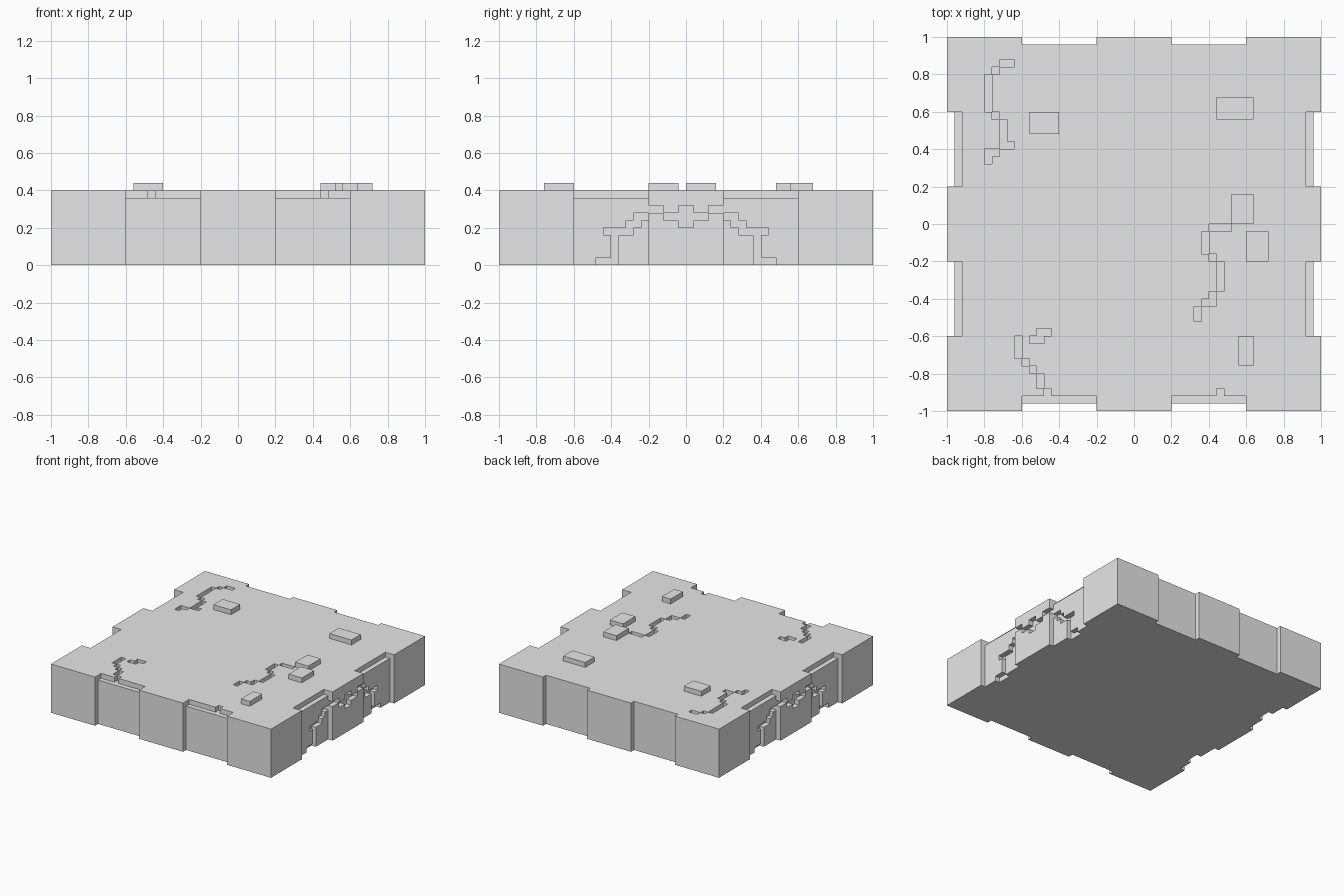
import bpy
import bmesh
from mathutils import Matrix

UNIT = 0.04          # size of one block; everything below is counted in blocks
HALF, TOP = 25, 10

if "Cube" in bpy.data.objects:
    bpy.data.objects.remove(bpy.data.objects["Cube"])

stone = bpy.data.materials.new("stone_grey")
stone.use_nodes = True
GREY = (0.8, 0.8, 0.8, 1)
stone.diffuse_color = GREY
stone.node_tree.nodes["Principled BSDF"].inputs["Base Color"].default_value = GREY


def add_box(bm, x, y, z):
    """Add a box spanning the given (start, end) pairs."""
    spans = [sorted(s) for s in (x, y, z)]
    size = [b - a for a, b in spans]
    mid = [(a + b) / 2 for a, b in spans]
    verts = bmesh.ops.create_cube(bm, size=1)["verts"]
    bmesh.ops.scale(bm, vec=size, verts=verts)
    bmesh.ops.translate(bm, vec=mid, verts=verts)


def make_object(name, bm):
    mesh = bpy.data.meshes.new(name)
    bm.to_mesh(mesh)
    bm.free()
    mesh.materials.append(stone)
    obj = bpy.data.objects.new(name, mesh)
    bpy.context.collection.objects.link(obj)
    return obj


# Solid floor slab
bm = bmesh.new()
add_box(bm, (-HALF, HALF), (-HALF, HALF), (0, TOP))
slab = make_object("floor_slab", bm)

cut = bmesh.new()
OUT = HALF + 2

# Shallow bays on all four sides, with a ledge on every side but the back
for s in (-1, 1):
    bay = (5 * s, 15 * s)
    for side in (-1, 1):
        add_box(cut, (24 * side, OUT * side), bay, (-2, TOP + 2))
        add_box(cut, (23 * side, OUT * side), bay, (TOP - 1, TOP + 2))
        add_box(cut, bay, (24 * side, OUT * side), (-2, TOP + 2))
    add_box(cut, bay, (-23, -OUT), (TOP - 1, TOP + 2))

# Arched cracks in the left and right sides: y start, y end, z start, z end
side_crack = [(10, 12, -2, 1), (9, 10, -2, 5), (10, 11, 4, 5), (7, 9, 4, 5),
              (6, 8, 5, 6), (5, 7, 6, 7), (3, 5, 7, 8), (1, 3, 6, 7)]
for side in (-1, 1):
    add_box(cut, (24 * side, OUT * side), (-1, 1), (5, 8))
    for s in (-1, 1):
        for y0, y1, z0, z1 in side_crack:
            floor = 23 if y0 >= 5 else 24
            add_box(cut, (floor * side, OUT * side), (y0 * s, y1 * s), (z0, z1))

# Cracks in the top: x, y, width, depth of each run
top_cracks = [
    # front right corner of the floor
    (-16, -18, 1, 3), (-15, -19, 1, 1), (-14, -20, 1, 1), (-13, -22, 1, 2),
    (-12, -23, 1, 1), (-14, -16, 2, 1), (-13, -15, 2, 1), (11, -23, 1, 1),
    # back right corner of the floor
    (-18, 21, 2, 1), (-19, 20, 1, 1), (-20, 15, 1, 5), (-19, 14, 1, 1),
    (-18, 11, 1, 3), (-18, 10, 2, 1), (-20, 9, 2, 1), (-20, 8, 1, 1),
    # middle
    (10, -1, 3, 1), (9, -4, 1, 3), (10, -5, 1, 1), (11, -9, 1, 4),
    (10, -11, 1, 2), (9, -11, 1, 1), (8, -13, 1, 2),
]
for x, y, w, d in top_cracks:
    add_box(cut, (x, x + w), (y, y + d), (TOP - 1, TOP + 2))

# Carve the slab, then drop the cutter
cutter = make_object("slab_cutter", cut)
cutter.hide_render = True
mod = slab.modifiers.new("carve", "BOOLEAN")
mod.operation = "DIFFERENCE"
mod.solver = "EXACT"
mod.use_self = True
mod.object = cutter
bpy.context.view_layer.update()
carved = bpy.data.meshes.new_from_object(
    slab.evaluated_get(bpy.context.evaluated_depsgraph_get()))
slab.modifiers.clear()
slab.data = carved
bpy.data.objects.remove(cutter)

# Raised stones on the top
stones = [(-14, 12, 4, 3), (11, 14, 5, 3), (13, 0, 3, 4),
          (15, -5, 3, 4), (14, -19, 2, 4)]
parts = [slab]
for i, (x, y, w, d) in enumerate(stones, 1):
    bm = bmesh.new()
    add_box(bm, (x, x + w), (y, y + d), (TOP, TOP + 1))
    parts.append(make_object(f"raised_stone_{i}", bm))

# Bring everything from blocks to final size
for part in parts:
    part.data.transform(Matrix.Scale(UNIT, 4))
